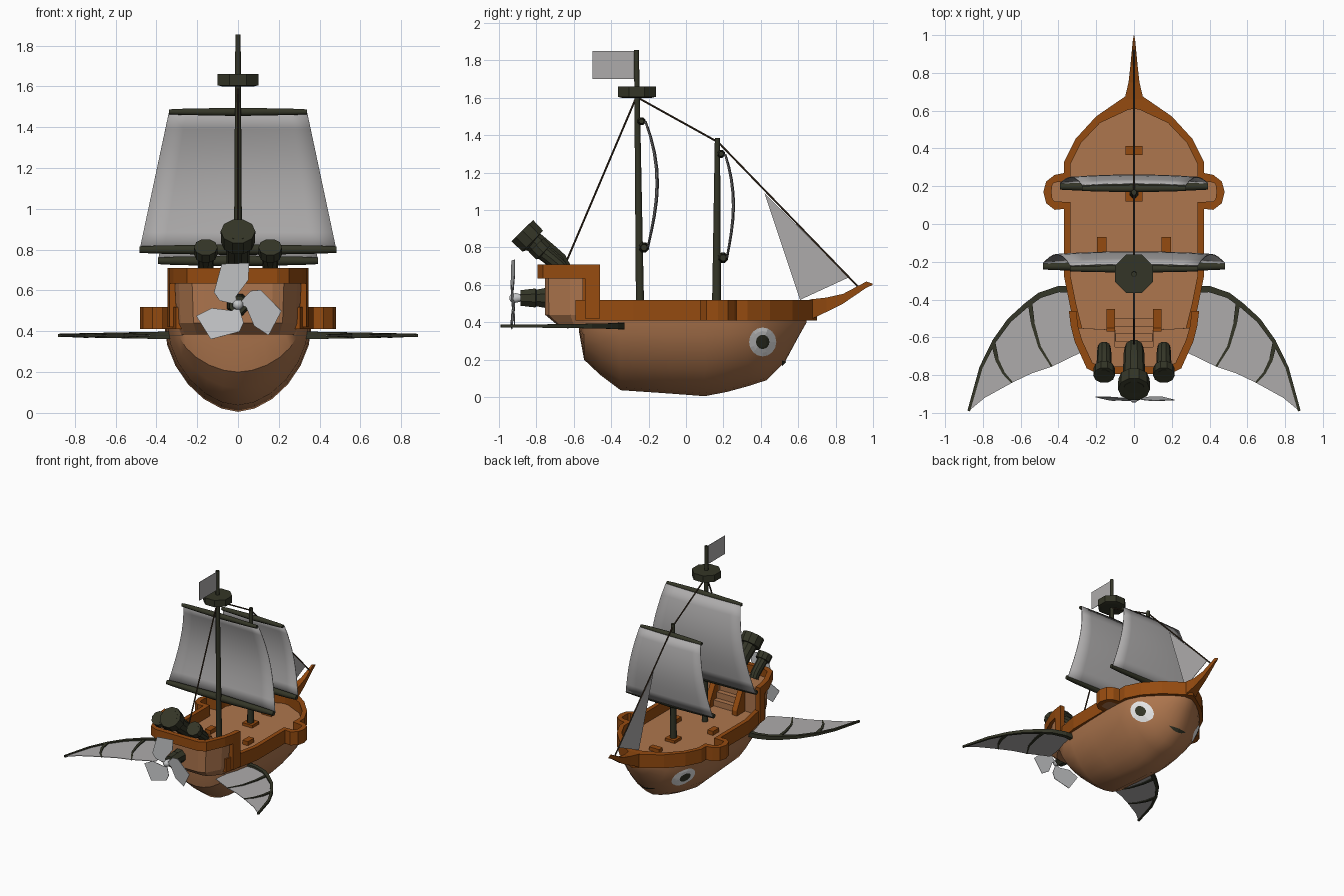
import bpy, bmesh, math
from mathutils import Vector
from mathutils.bvhtree import BVHTree

if "Cube" in bpy.data.objects:
    bpy.data.objects.remove(bpy.data.objects["Cube"])

def material(name, c):
    m = bpy.data.materials.new(name)
    m.diffuse_color = (*c, 1)
    m.use_nodes = True
    m.node_tree.nodes["Principled BSDF"].inputs["Base Color"].default_value = m.diffuse_color
    return m

TAN = material("light wood", (0.42, 0.18, 0.075))
ORANGE = material("orange trim", (0.30, 0.07, 0.005))
DARK = material("dark olive", (0.034, 0.036, 0.02))
SAIL = material("sail cloth", (0.42, 0.41, 0.41))
STEEL = material("pale metal", (0.55, 0.56, 0.57))
WHITE = material("eye white", (0.8, 0.8, 0.8))
ROPE = material("rope brown", (0.045, 0.028, 0.015))

def make(name, verts, faces, mat, smooth=0, mirror=False, thick=0):
    me = bpy.data.meshes.new(name)
    me.from_pydata([tuple(v) for v in verts], [], faces)
    bm = bmesh.new(); bm.from_mesh(me)
    bmesh.ops.recalc_face_normals(bm, faces=bm.faces)
    bm.to_mesh(me); bm.free()
    me.materials.append(mat)
    ob = bpy.data.objects.new(name, me)
    bpy.context.collection.objects.link(ob)
    if smooth:
        bpy.ops.object.select_all(action='DESELECT')
        ob.select_set(True); bpy.context.view_layer.objects.active = ob
        bpy.ops.object.shade_smooth_by_angle(angle=math.radians(smooth))
    if thick:
        s = ob.modifiers.new("thickness", 'SOLIDIFY'); s.thickness = thick; s.offset = 0
    if mirror:
        ob.modifiers.new("mirror", 'MIRROR')
    return ob

def loft(name, rings, mat, closed=False, **kw):
    """Skin through closed rings; capped, or joined end to end when closed."""
    n, k = len(rings[0]), len(rings)
    faces = [(i*n+j, i*n+(j+1) % n, (i+1) % k*n+(j+1) % n, (i+1) % k*n+j)
             for i in range(k if closed else k-1) for j in range(n)]
    if not closed:
        faces += [tuple(range(n)), tuple(range((k-1)*n, k*n))]
    return make(name, [p for r in rings for p in r], faces, mat, **kw)

def box(name, x, y, z, mat, **kw):
    return loft(name, [[(x[0], y[0], c), (x[1], y[0], c), (x[1], y[1], c), (x[0], y[1], c)] for c in z], mat, **kw)

def tube(name, pts, radii, mat, sides=8, **kw):
    pts = [Vector(p) for p in pts]
    rings = []
    for i, p in enumerate(pts):
        t = pts[min(i+1, len(pts)-1)] - pts[max(i-1, 0)]
        if t.length < 1e-6: t = Vector((0, 0, 1))
        u = t.cross(Vector((1, 0, 0)))
        if u.length < 0.2*t.length: u = t.cross(Vector((0, 0, 1)))
        u.normalize(); v = t.cross(u).normalized()
        rings.append([p + radii[i]*(math.cos(a)*u + math.sin(a)*v)
                      for a in (2*math.pi*(s+0.5)/sides for s in range(sides))])
    return loft(name, rings, mat, **kw)

def both(pts):
    """Complete a right-hand outline with its left-hand reflection."""
    return pts + [(-x, y) for x, y in reversed(pts) if abs(x) > 1e-6]

def wall(name, outer, inner, z0, z1, mat):
    return loft(name, [[(*o, z0), (*o, z1), (*i, z1), (*i, z0)] for o, i in zip(outer, inner)], mat, mirror=True)

# Hull: half-round sections given by y, half width, keel height
stations = [(-.572, .27, .35), (-.545, .30, .2), (-.46, .325, .12), (-.35, .345, .037), (-.1, .355, .02),
            (.1, .36, .005), (.22, .355, .028), (.33, .345, .058), (.43, .295, .09), (.53, .20, .19),
            (.6, .115, .32), (.645, .04, .40)]
def section(y, w, k):
    out = []
    for i in range(13):
        a = math.radians(-90 + 15*i)
        s, c = math.sin(a), max(0, math.cos(a))
        out.append((w*math.copysign(abs(s)**1.1, s), y, .42 - (.42-k)*c**1.15))
    return out
hull = loft("hull", [section(*s) for s in stations], TAN, smooth=35)

# Main deck and bulwark with side bays
outer = [(.305, -.59), (.34, -.43), (.37, -.28), (.37, .08), (.42, .075), (.465, .11), (.48, .17),
         (.465, .225), (.42, .26), (.37, .27), (.37, .33), (.31, .45), (.2, .57), (.04, .68), (0, .70)]
inner = [(.265, -.59), (.305, -.43), (.335, -.28), (.335, .115), (.42, .12), (.432, .13), (.437, .17),
         (.432, .21), (.42, .22), (.335, .23), (.335, .32), (.28, .43), (.18, .535), (.03, .605), (0, .61)]
wall("bulwark", outer, inner, .41, .52, ORANGE)
loft("main_deck", [[(x, y, z) for x, y in both(inner)] for z in (.41, .432)], TAN)

# Bowsprit
loft("bowsprit", [[(-w, y, a), (w, y, a), (w, y, b), (-w, y, b)] for y, w, a, b in
     [(.66, .05, .412, .522), (.75, .029, .455, .532), (.84, .019, .50, .552), (.965, .007, .585, .618), (.998, .002, .6, .607)]], ORANGE)

# Stern castle body with stair notch
plan = [(.1, -.65), (.1, -.56), (.31, -.55), (.29, -.62), (.225, -.735), (.17, -.755)]
loft("stern_castle", [[(x*sx, -.56+(y+.56)*sy, z) for x, y in both(plan)]
     for z, sx, sy in ((.385, .9, .65), (.44, .97, .99), (.645, 1, 1))], TAN)
c_out = [(.345, -.46), (.335, -.54), (.315, -.62), (.25, -.765), (.19, -.795), (0, -.795)]
c_in = [(.305, -.46), (.297, -.54), (.275, -.615), (.22, -.735), (.17, -.755), (0, -.755)]
wall("castle_rail", c_out, c_in, .635, .71, ORANGE)
wall("castle_rail_post", c_out[:2], c_in[:2], .42, .71, ORANGE)
for i in range(4):
    box(f"stair_step_{i+1}", (-.1, .1), (-.655, -.50-.04*i), (.42+.05*i, .48+.05*i), TAN)
loft("stair_side", [[(x, -.57, .43), (x, -.45, .43), (x, -.45, .47), (x, -.55, .655), (x, -.57, .655)]
     for x in (.1, .145)], ORANGE, mirror=True)

# Deck fittings
box("bow_hatch", (-.045, .045), (.365, .412), (.43, .46), ORANGE)
box("foremast_step", (-.045, .045), (.12, .21), (.43, .455), ORANGE)
box("deck_bench", (.145, .195), (-.15, -.07), (.43, .465), ORANGE, mirror=True)

# Masts, crow's nest, flag
tube("main_mast", [(0, -.245, .42), (0, -.265, 1.855)], [.024, .014], DARK, smooth=50)
tube("fore_mast", [(0, .163, .42), (0, .168, 1.385)], [.027, .015], DARK, smooth=50)
tube("crows_nest", [(0, -.263, z) for z in (1.6, 1.605, 1.66, 1.66, 1.625)], [.085, .11, .11, .09, .085], DARK)
make("flag", [(0, -.27, 1.85), (0, -.5, 1.85), (0, -.5, 1.70), (0, -.27, 1.70)], [(0, 1, 2, 3)], SAIL, thick=.003)

# Square sails and their yards
def square_sail(name, top, bottom, bulge):
    (wt, yt, zt), (wb, yb, zb) = top, bottom
    n, m = 8, 8
    verts = []
    for i in range(n+1):
        t = i/n
        for j in range(m+1):
            s = 2*j/m - 1
            y = yt+.025+(yb-yt)*t + bulge*math.sin(math.pi*t**.9)*(1-.1*s*s) - .008*s*s
            verts.append((s*(wt+(wb-wt)*t), y, zt+(zb-zt)*t))
    faces = [(i*(m+1)+j, i*(m+1)+j+1, (i+1)*(m+1)+j+1, (i+1)*(m+1)+j) for i in range(n) for j in range(m)]
    make(name + "_sail", verts, faces, SAIL, smooth=60, thick=.005)
    for part, (w, y, z), r in (("top", top, .022), ("bottom", bottom, .029)):
        tube(f"{name}_{part}_yard", [(x*w, y, z) for x in (-1, -.8, 0, .8, 1)],
             [r*.6, r*.75, r, r*.75, r*.6], DARK, smooth=50)
square_sail("main", (.338, -.238, 1.475), (.482, -.225, .80), .06)
square_sail("fore", (.275, .188, 1.30), (.393, .198, .745), .042)

# Jib and rigging
make("jib_sail", [(0, .42, 1.09), (0, .87, .64), (0, .61, .52)], [(0, 1, 2)], SAIL, thick=.003)
for name, a, b in (("fore_stay", (.17, 1.365), (.92, .59)), ("mid_stay", (-.265, 1.605), (.168, 1.365)),
                   ("back_stay", (-.265, 1.605), (-.65, .70))):
    tube(name, [(0, *a), (0, *b)], [.006, .006], ROPE, sides=6)

# Exhaust pipes: bent tubes with flared, hollow mouths
def pipe(name, x, y, z, s, **kw):
    prof = [(.06, -.05, .05), (.03, .0, .055), (-.03, .05, .057), (-.1, .105, .06), (-.105, .109, .083),
            (-.16, .165, .085), (-.161, .166, .058), (-.115, .12, .052)]
    tube(name, [(x, y+s*a, z+s*b) for a, b, r in prof], [s*r for a, b, r in prof], DARK, sides=10, smooth=35, **kw)
pipe("centre_exhaust", 0, -.715, .725, 1)
pipe("side_exhaust", .158, -.692, .70, .68, mirror=True)

# Propeller shaft housing, hub, three blades
tube("propeller_housing", [(0, y, .53) for y in (-.74, -.80, -.805, -.885)], [.06, .048, .055, .045], DARK, sides=8, smooth=35)
tube("propeller_hub", [(0, y, .53) for y in (-.88, -.91, -.935, -.945)], [.02, .028, .024, .008], STEEL, sides=8, smooth=50)
blade = [(-.005, .0), (-.09, .02), (-.118, .06), (-.08, .2), (.055, .205), (.05, .12), (-.01, .04)]
for i in range(3):
    a = math.radians(120*i)
    make(f"propeller_blade_{i+1}", [(x*math.cos(a)-z*math.sin(a), -.922+x*.12, .53+x*math.sin(a)+z*math.cos(a))
         for x, z in blade], [tuple(range(len(blade)))], STEEL, thick=.004)

# Side fins: membrane, leading spar and two ribs
lead = [(.31, -.345), (.40, -.345), (.50, -.378), (.57, -.43), (.66, -.51), (.74, -.62), (.81, -.76), (.875, -.99)]
trail = [(.79, -.92), (.645, -.84), (.54, -.79), (.435, -.755), (.27, -.675)]
make("fin_membrane", [(x, y, .38) for x, y in lead+trail], [tuple(range(len(lead+trail)))], SAIL, mirror=True, thick=.004)
def spar(name, pts, w, h):
    rings = []
    for i, (x, y) in enumerate(pts):
        a, b = pts[max(i-1, 0)], pts[min(i+1, len(pts)-1)]
        n = Vector((b[1]-a[1], a[0]-b[0])).normalized()
        k = 1 - .6*i/(len(pts)-1)
        rings.append([(x+n.x*w*k*s, y+n.y*w*k*s, .38+h*k*t) for s, t in ((1, -1), (1, 1), (-1, 1), (-1, -1))])
    loft(name, rings, DARK, mirror=True)
spar("fin_leading_spar", lead, .018, .019)
spar("fin_inner_rib", [(.55, -.42), (.535, -.53), (.50, -.65), (.435, -.755)], .012, .012)
spar("fin_outer_rib", [(.745, -.63), (.725, -.72), (.69, -.79), (.645, -.84)], .012, .012)

# Face: eyes and mouth wrapped on the hull
tree = BVHTree.FromPolygons([v.co for v in hull.data.vertices], [p.vertices for p in hull.data.polygons])
def wrap(origin, direction, lift):
    hit, nor, *_ = tree.ray_cast(Vector(origin), Vector(direction))
    return hit - Vector(direction)*lift
def eye(name, rad, mat, lift):
    n, k = 16, 4
    verts = [wrap((1, .41, .295), (-1, 0, 0), lift)]
    for r in range(1, k+1):
        verts += [wrap((1, .41+rad*r/k*math.cos(2*math.pi*j/n), .295+1.06*rad*r/k*math.sin(2*math.pi*j/n)), (-1, 0, 0), lift)
                  for j in range(n)]
    faces = [(0, 1+j, 1+(j+1) % n) for j in range(n)]
    faces += [(1+r*n+j, 1+r*n+(j+1) % n, 1+(r+1)*n+(j+1) % n, 1+(r+1)*n+j) for r in range(k-1) for j in range(n)]
    make(name, verts, faces, mat, mirror=True)
eye("eye_white", .073, WHITE, .006)
eye("eye_pupil", .036, DARK, .011)
mouth = []
for i in range(9):
    x = -.08 + .02*i
    half = .011*(1-(x/.085)**2)
    mouth += [wrap((x, 1, .178+2.5*x*x+d), (0, -1, 0), .007) for d in (-half, half)]
make("mouth", mouth, [(2*i, 2*i+2, 2*i+3, 2*i+1) for i in range(8)], DARK)
